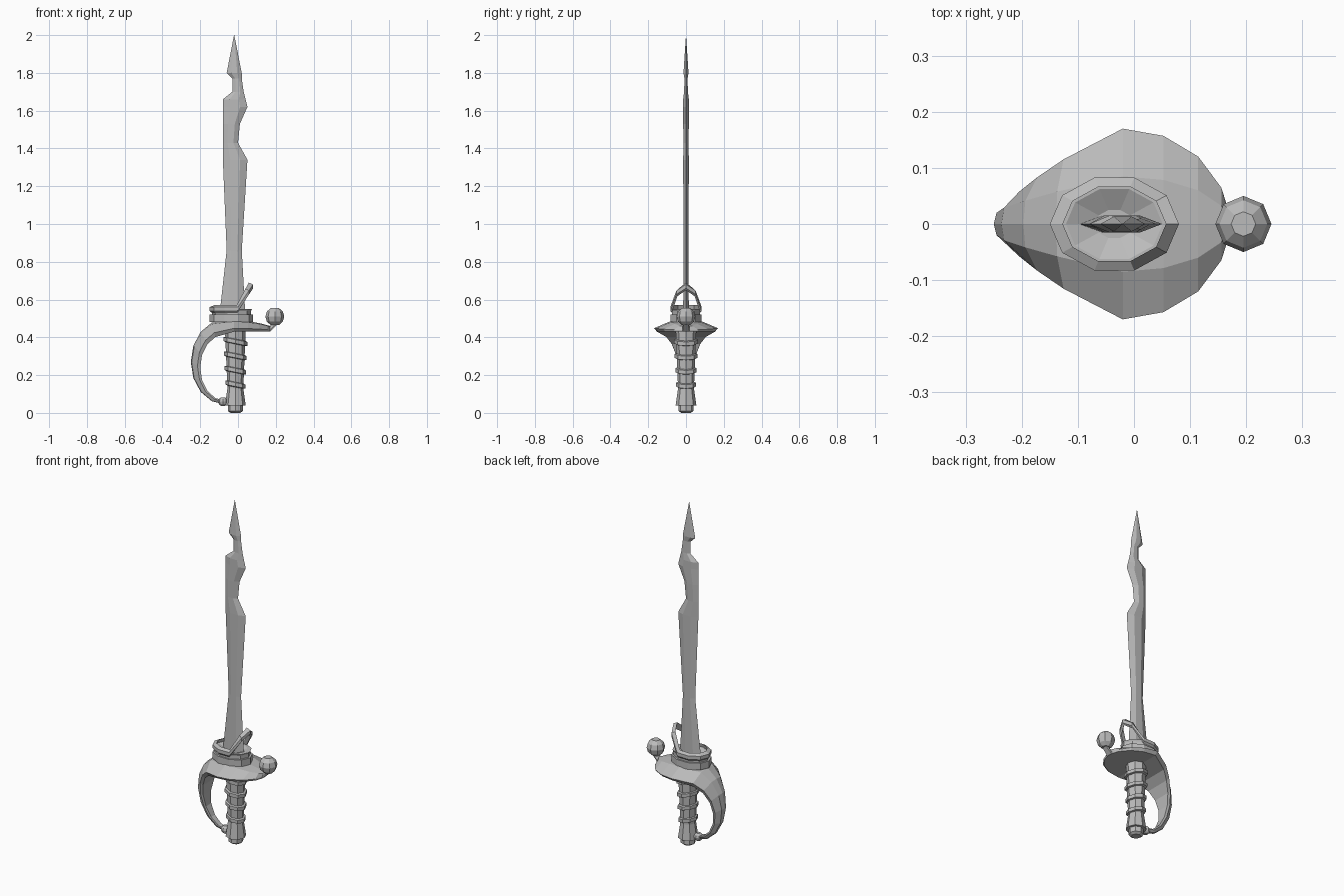
import bpy, bmesh, math
from mathutils import Vector

cube = bpy.data.objects.get("Cube")
if cube:
    bpy.data.objects.remove(cube, do_unlink=True)

# One plain grey metal for the whole sword
grey = 0.5
steel = bpy.data.materials.new("plain_grey")
steel.use_nodes = True
steel.diffuse_color = (grey, grey, grey, 1)
shader = steel.node_tree.nodes["Principled BSDF"]
shader.inputs["Base Color"].default_value = steel.diffuse_color


def loft(name, rings, closed=False):
    """Skin a list of equal-length rings; cap the ends unless closed on itself."""
    bm = bmesh.new()
    loops = [[bm.verts.new(point) for point in ring] for ring in rings]
    pairs = list(zip(loops, loops[1:]))
    if closed:
        pairs.append((loops[-1], loops[0]))
    else:
        bm.faces.new(loops[0])
        bm.faces.new(loops[-1])
    count = len(loops[0])
    for lower, upper in pairs:
        for i in range(count):
            j = (i + 1) % count
            bm.faces.new((lower[i], lower[j], upper[j], upper[i]))
    bmesh.ops.recalc_face_normals(bm, faces=bm.faces)
    mesh = bpy.data.meshes.new(name)
    bm.to_mesh(mesh)
    bm.free()
    mesh.materials.append(steel)
    obj = bpy.data.objects.new(name, mesh)
    bpy.context.collection.objects.link(obj)


def octagon(centre_x, z, radius, slope=0):
    """Eight-sided ring, falling towards +x by slope."""
    ring = []
    for i in range(8):
        angle = math.tau * i / 8
        x, y = radius * math.cos(angle), radius * math.sin(angle)
        ring.append((centre_x + x, y, z - slope * x))
    return ring


# Blade: height, left edge, right edge; six-sided section thinning to the tip
blade_edges = [
    (0.5, -0.1, 0.04), (0.86, -0.06, 0.02), (1.34, -0.08, 0.05),
    (1.43, -0.08, 0), (1.53, -0.08, 0.01), (1.62, -0.08, 0.05),
    (1.66, -0.08, 0.04), (1.7, -0.03, 0.03), (1.77, -0.03, 0.02),
    (1.8, -0.06, 0.02), (2, -0.021, -0.02),
]
rings = []
for z, left, right in blade_edges:
    thick = min(0.015, (right - left) / 6)
    inset = 0.3 * (right - left)
    rings.append([(left, 0, z), (left + inset, -thick, z), (right - inset, -thick, z),
                  (right, 0, z), (right - inset, thick, z), (left + inset, thick, z)])
loft("blade", rings)


# Guard and knuckle bow: one ridged section swept from the neck round to the pommel
def guard_section(top, bottom, half_width):
    upper, lower = Vector(top), Vector(bottom)
    right_side = [(0.5, 0.9), (1, 0.3), (0.9, 0)]
    left_side = [(-side, rise) for side, rise in reversed(right_side)]
    outline = [(0, 1)] + right_side + [(0, 0)] + left_side
    return [lower.lerp(upper, rise) + Vector((0, side * half_width, 0))
            for side, rise in outline]


sweep = [guard_section((0.19, 0, 0.49), (0.21, 0, 0.47), 0.015)]
steps = 4
for i in range(steps, -1, -1):
    angle = math.pi / 2 * i / steps
    x = 0.19 * math.sin(angle) - 0.02
    top_z = 0.49 - 0.03 * math.sin(angle) ** 2
    sweep.append(guard_section((x, 0, top_z), (x, 0, 0.43),
                               max(0.02, 0.17 * math.cos(angle))))

steps = 8
for i in range(1, steps + 1):
    t = i / steps
    across, up = -math.sin(math.pi * t), math.cos(math.pi * t)
    outer = (0.18 * across - 0.07, 0, 0.225 * up + 0.27)
    inner = (0.13 * across - 0.07, 0, 0.175 * up + 0.24)
    sweep.append(guard_section(outer, inner, 0.015 + 0.14 * (1 - t) ** 2.5))
loft("guard_and_knuckle_bow", sweep)


# Faceted knobs at both ends of the guard
def knob(name, x, z, radius):
    angles = [math.radians(32 * step) for step in range(-2, 3)]
    loft(name, [octagon(x, z + radius * math.sin(a), radius * math.cos(a)) for a in angles])


knob("guard_knob", 0.195, 0.51, 0.05)
knob("bow_end_knob", -0.08, 0.06, 0.025)


# Collar round the blade root, with a lip that sweeps up to a point on the +x side
def collar_ring(scale, z, lift=0):
    ring = []
    sides = 10
    for i in range(sides):
        angle = math.tau * i / sides
        x = 0.115 * math.cos(angle) - 0.035
        rise = lift * max(0, x) / 0.08
        ring.append((scale * (x + 0.035) - 0.035, scale * 0.087 * math.sin(angle), z + rise))
    return ring


collar_profile = [(1, 0.48), (1, 0.52), (0.9, 0.52), (0.9, 0.54),
                  (0.95, 0.55), (0.75, 0.55), (0.3, 0.53)]
loft("collar", [collar_ring(scale, z) for scale, z in collar_profile])

lip_profile = [(0.9, 0.53), (1, 0.54), (1, 0.56), (0.8, 0.57)]
loft("collar_lip", [collar_ring(scale, z, 0.12) for scale, z in lip_profile], closed=True)

# Grip with flared base, and the pommel button below it
grip_x = -0.014
grip_profile = [(0.04, 0.055), (0.13, 0.042), (0.44, 0.055)]
loft("grip", [octagon(grip_x, z, radius) for z, radius in grip_profile])
pommel_profile = [(0, 0.025), (0.01, 0.04), (0.04, 0.04)]
loft("pommel", [octagon(grip_x, z, radius) for z, radius in pommel_profile])

# Tilted wrap bands, growing with the grip towards the guard
band_profile = [(-0.015, 0.9), (-0.01, 1.2), (0.01, 1.2), (0.015, 0.9)]
band_names = ["lowest", "lower", "upper", "highest"]
for i, place in enumerate(band_names):
    z = 0.15 + 0.076 * i
    radius = 0.044 + 0.003 * i
    loft("grip_band_" + place,
         [octagon(grip_x, z + rise, radius * scale, 0.2) for rise, scale in band_profile])
